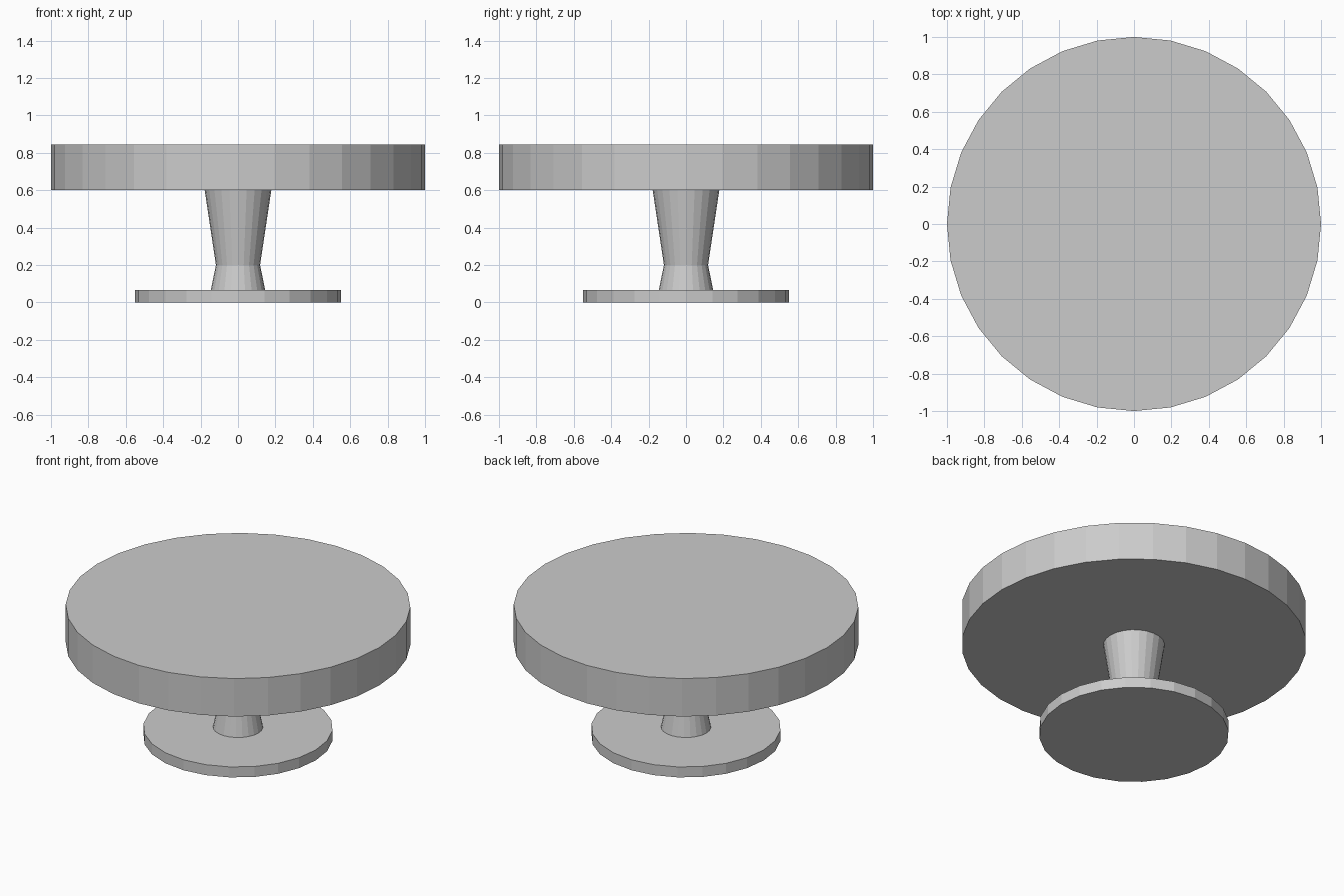
import bpy, bmesh
from math import cos, sin, tau

if "Cube" in bpy.data.objects:
    bpy.data.objects.remove(bpy.data.objects["Cube"])


def turned(name, profile, sides):
    """Closed solid of revolution from (radius, height) pairs, bottom to top."""
    bm = bmesh.new()
    rings = [[bm.verts.new((r * cos(tau * i / sides), r * sin(tau * i / sides), z))
              for i in range(sides)] for r, z in profile]
    for low, high in zip(rings, rings[1:]):
        for i in range(sides):
            j = (i + 1) % sides
            bm.faces.new((low[i], low[j], high[j], high[i]))
    bm.faces.new(rings[0][::-1])
    bm.faces.new(rings[-1])
    mesh = bpy.data.meshes.new(name)
    bm.to_mesh(mesh)
    bm.free()
    obj = bpy.data.objects.new(name, mesh)
    bpy.context.collection.objects.link(obj)
    return obj


# Flat foot disc
turned("base", [(0.55, 0), (0.55, 0.067)], 24)
# Waisted pedestal
turned("stem", [(0.145, 0.067), (0.118, 0.2), (0.178, 0.6)], 24)
# Thick round top
turned("top", [(1, 0.6), (1, 0.843)], 32)
